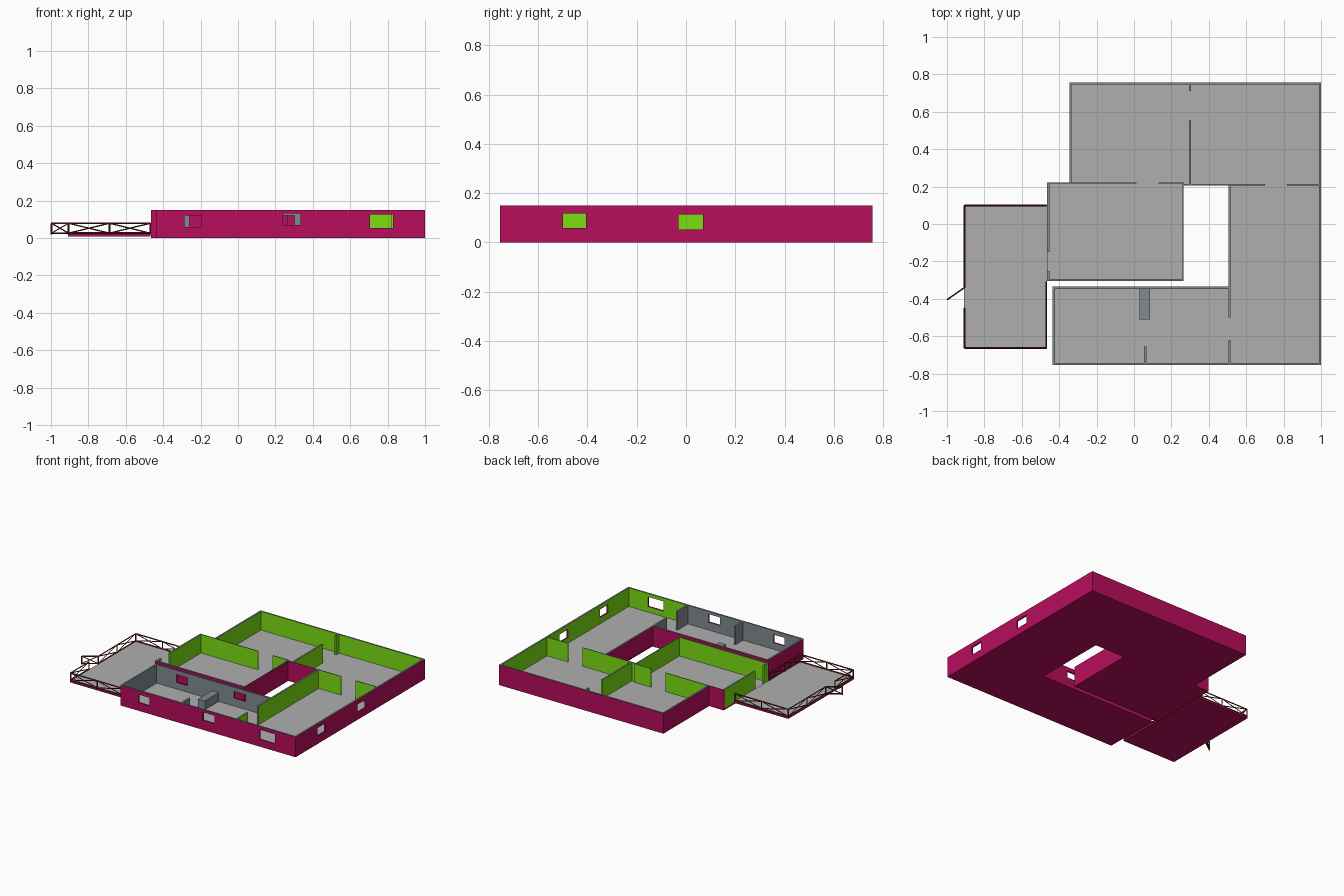
import bpy, bmesh
from mathutils import Vector

if "Cube" in bpy.data.objects:
    bpy.data.objects.remove(bpy.data.objects["Cube"])


def mat(name, r, g, b):
    m = bpy.data.materials.new(name)
    m.diffuse_color = (r, g, b, 1)
    m.use_nodes = True
    m.node_tree.nodes["Principled BSDF"].inputs["Base Color"].default_value = m.diffuse_color
    return m


MAG = mat("magenta", 0.48, 0.004, 0.11)
GRN = mat("green", 0.2, 0.73, 0.006)
STL = mat("steel_grey", 0.22, 0.26, 0.29)
FLR = mat("floor_grey", 0.43, 0.43, 0.43)
RED = mat("rail_red", 0.13, 0.012, 0.01)

F, H = 0.012, 0.15          # floor top and wall top


def finish(bm, name, mats):
    bmesh.ops.recalc_face_normals(bm, faces=bm.faces)
    me = bpy.data.meshes.new(name)
    bm.to_mesh(me)
    bm.free()
    for m in mats:
        me.materials.append(m)
    ob = bpy.data.objects.new(name, me)
    bpy.context.collection.objects.link(ob)
    return ob


def slab(name, outline, z0, z1, top, side):
    bm = bmesh.new()
    face = bm.faces.new([bm.verts.new((x, y, z0)) for x, y in outline])
    new = bmesh.ops.extrude_face_region(bm, geom=[face], use_keep_orig=True)["geom"]
    bmesh.ops.translate(bm, vec=(0, 0, z1 - z0),
                        verts=[v for v in new if isinstance(v, bmesh.types.BMVert)])
    bmesh.ops.recalc_face_normals(bm, faces=bm.faces)
    for f in bm.faces:
        f.material_index = 0 if f.normal.z > 0.5 else 1
    return finish(bm, name, [top, side])


def rect(x0, x1, y0, y1):
    return [(x0, y0), (x1, y0), (x1, y1), (x0, y1)]


def wall(name, axis, a0, a1, c0, c1, neg, pos, holes=(), reveal=MAG):
    """Wall running along axis from a0 to a1, c0..c1 thick, with openings (a0, a1, z0, z1)."""
    bm = bmesh.new()
    us = sorted({a0, a1, *[h[0] for h in holes], *[h[1] for h in holes]})
    zs = sorted({F, H, *[h[2] for h in holes], *[h[3] for h in holes]})
    point = (lambda a, c, z: (a, c, z)) if axis == "x" else (lambda a, c, z: (c, a, z))
    grid = {(u, z): bm.verts.new(point(u, c0, z)) for u in us for z in zs}
    for u, u2 in zip(us, us[1:]):
        for z, z2 in zip(zs, zs[1:]):
            mu, mz = (u + u2) / 2, (z + z2) / 2
            if not any(h[0] < mu < h[1] and h[2] < mz < h[3] for h in holes):
                bm.faces.new([grid[k] for k in ((u, z), (u2, z), (u2, z2), (u, z2))])
    bmesh.ops.delete(bm, geom=[v for v in bm.verts if not v.link_faces], context="VERTS")
    new = bmesh.ops.extrude_face_region(bm, geom=bm.faces[:], use_keep_orig=True)["geom"]
    bmesh.ops.translate(bm, vec=point(0, c1 - c0, 0),
                        verts=[v for v in new if isinstance(v, bmesh.types.BMVert)])
    bmesh.ops.recalc_face_normals(bm, faces=bm.faces)
    k = 1 if axis == "x" else 0
    for f in bm.faces:
        n = f.normal
        f.material_index = (0 if n[k] < -0.5 else 1 if n[k] > 0.5 else
                            2 if n.z > 0.5 and f.calc_center_median().z > H - 0.01 else 3)
    return finish(bm, name, [neg, pos, STL, reveal])


# House floor around the courtyard
slab("house_floor", [(-0.435, -0.755), (1, -0.755), (1, 0.757), (-0.345, 0.757),
                     (-0.345, 0.222), (-0.465, 0.222), (-0.465, -0.305), (0.265, -0.305),
                     (0.265, 0.21), (0.51, 0.21), (0.51, -0.335), (-0.435, -0.335)],
     0, F, FLR, MAG)

# Outer walls with windows
T = 0.012
wall("front_wall_left", "x", -0.435, 0.51, -0.755, -0.755 + T, MAG, STL,
     [(-0.285, -0.195, 0.06, 0.12), (0.24, 0.335, 0.07, 0.13)])
wall("front_wall_right", "x", 0.51, 1, -0.755, -0.755 + T, MAG, GRN, [(0.705, 0.83, 0.053, 0.125)])
wall("right_wall", "y", -0.755 + T, 0.757 - T, 1 - T, 1, GRN, MAG,
     [(-0.5, -0.405, 0.058, 0.118), (-0.03, 0.068, 0.053, 0.114)])
wall("back_wall", "x", -0.345, 1, 0.757 - T, 0.757, GRN, MAG)
wall("back_room_left_wall", "y", 0.222, 0.757 - T, -0.345, -0.345 + T, MAG, GRN)

# Front room walls
wall("front_room_left_wall", "y", -0.755 + T, -0.335 - T, -0.435, -0.435 + T, MAG, STL)
wall("front_room_back_wall", "x", -0.435, 0.51 - T / 2, -0.335 - T, -0.335, STL, MAG,
     [(-0.26, -0.17, 0.06, 0.12), (0.21, 0.303, 0.07, 0.12)])
wall("front_room_partition_stub", "y", -0.755 + T, -0.655, 0.053, 0.067, STL, STL, reveal=STL)
slab("counter", rect(0.03, 0.085, -0.51, -0.335 - T), F, 0.078, STL, STL)

# Wall between right room, courtyard and front room
X0, X1 = 0.504, 0.516
wall("courtyard_right_wall", "y", -0.335, 0.207, X0, X1, MAG, GRN)
wall("right_room_partition", "y", -0.5, -0.335, X0, X1, STL, GRN, reveal=STL)
wall("right_room_partition_stub", "y", -0.755 + T, -0.62, X0, X1, STL, GRN, reveal=STL)

# Middle room walls
wall("middle_room_left_wall", "y", -0.305 + T, 0.216, -0.465, -0.465 + T, GRN, GRN,
     [(-0.25, -0.15, F, H)], GRN)
wall("middle_room_front_wall", "x", -0.465, 0.265, -0.305, -0.305 + T, MAG, GRN)
wall("middle_room_right_wall", "y", -0.305 + T, 0.216, 0.259, 0.265, GRN, MAG)
wall("middle_room_back_corner", "x", -0.465, -0.345, 0.216, 0.222, GRN, MAG)
wall("middle_room_back_wall", "x", -0.345, 0.265, 0.216, 0.222, GRN, GRN,
     [(0.013, 0.132, F, H)], GRN)

# Back room walls
wall("courtyard_back_wall", "x", 0.265, 0.51, 0.207, 0.213, MAG, GRN)
wall("right_room_back_wall", "x", 0.51, 1 - T, 0.207, 0.213, GRN, GRN, [(0.7, 0.818, F, H)], GRN)
wall("back_room_partition", "y", 0.213, 0.557, 0.294, 0.306, GRN, GRN, reveal=GRN)
wall("back_room_partition_stub", "y", 0.71, 0.757 - T, 0.294, 0.306, GRN, GRN, reveal=GRN)

# Deck
slab("deck", rect(-0.908, -0.467, -0.665, 0.1), 0.009, 0.021, FLR, MAG)


def bar(bm, p, q, r=0.0035):
    p, q = Vector(p), Vector(q)
    m = Vector((0, 0, 1)).rotation_difference(q - p).to_matrix().to_4x4()
    m.translation = (p + q) / 2
    bmesh.ops.create_cone(bm, segments=4, cap_ends=True, radius1=r, radius2=r,
                          depth=(q - p).length, matrix=m)


def railing(name, p, q, panels):
    """Top and bottom rails, posts and crossed braces from p to q."""
    bm = bmesh.new()
    p, q = Vector((*p, 0)), Vector((*q, 0))
    lo, hi = Vector((0, 0, 0.026)), Vector((0, 0, 0.079))
    bar(bm, p + lo, q + lo, 0.005)
    bar(bm, p + hi, q + hi, 0.005)
    pts = [p.lerp(q, i / panels) for i in range(panels + 1)]
    for a in pts:
        bar(bm, a + lo * 0.7, a + hi, 0.005)
    for a, b in zip(pts, pts[1:]):
        bar(bm, a + lo, b + hi)
        bar(bm, a + hi, b + lo)
    finish(bm, name, [RED])


# Deck railings and open gate
L, R, Y0, Y1 = -0.906, -0.469, -0.663, 0.098
railing("deck_back_railing", (L, Y1), (R, Y1), 2)
railing("deck_left_railing", (L, Y1), (L, -0.34), 2)
railing("deck_left_railing_short", (L, -0.45), (L, Y0), 1)
railing("deck_front_railing", (L, Y0), (R, Y0), 2)
railing("deck_right_railing", (R, Y0), (R, -0.31), 2)
railing("deck_gate", (L, -0.34), (-0.997, -0.403), 1)
